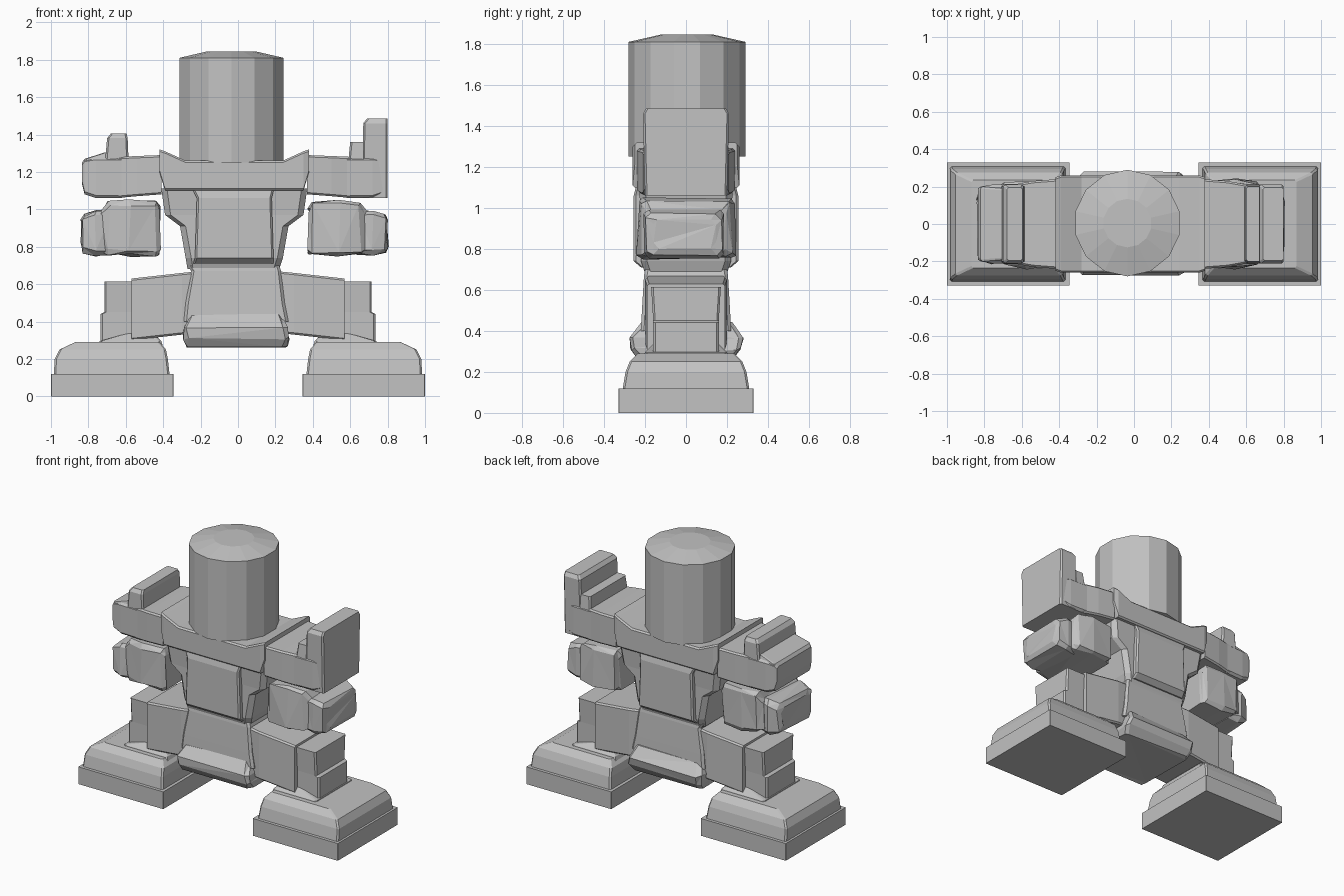
import bpy
import bmesh
import random
from mathutils import Vector

random.seed(4)
default_cube = bpy.data.objects.get("Cube")
if default_cube:
    bpy.data.objects.remove(default_cube, do_unlink=True)

# One plain grey for the whole figure
GREY = (0.54, 0.54, 0.54, 1)
grey = bpy.data.materials.new("plain grey")
grey.use_nodes = True
grey.diffuse_color = GREY
grey.node_tree.nodes["Principled BSDF"].inputs["Base Color"].default_value = GREY


def finish(name, bm):
    """Turn a bmesh into a flat shaded object."""
    bmesh.ops.recalc_face_normals(bm, faces=bm.faces)
    mesh = bpy.data.meshes.new(name)
    bm.to_mesh(mesh)
    bm.free()
    mesh.materials.append(grey)
    part = bpy.data.objects.new(name, mesh)
    bpy.context.collection.objects.link(part)
    return part


def outline(low, high, half, cut):
    """Rectangle with cut corners, symmetric in depth."""
    return [
        (low + cut, -half), (high - cut, -half),
        (high, -half + cut), (high, half - cut),
        (high - cut, half), (low + cut, half),
        (low, half - cut), (low, -half + cut),
    ]


def loft(name, axis, sections, cut=0.01, rough=0, mirror_at=None, y=0):
    """Join sections (position, low, high, half depth) stacked along x or z."""
    bm = bmesh.new()
    rings = []
    for position, low, high, half in sections:
        ring = []
        for across, depth in outline(low, high, half, cut):
            if axis == "z":
                point = Vector((across, depth + y, position))
            else:
                point = Vector((position, depth + y, across))
            if rough:
                point += Vector([random.uniform(-rough, rough) for _ in "xyz"])
            if mirror_at is not None:
                point.x = 2 * mirror_at - point.x
            ring.append(bm.verts.new(point))
        rings.append(ring)
    for lower, upper in zip(rings, rings[1:]):
        for i in range(len(lower)):
            j = i - 1
            bm.faces.new((lower[j], lower[i], upper[i], upper[j]))
    bm.faces.new(rings[0])
    bm.faces.new(rings[-1])
    if rough:
        bmesh.ops.triangulate(bm, faces=bm.faces)
    return finish(name, bm)


def pair(name, axis, sections, centre, **options):
    """Build the left part from its sections and mirror it to the right."""
    loft("left_" + name, axis, sections, **options)
    loft("right_" + name, axis, sections, mirror_at=centre, **options)


def drum(name, radius_low, radius_high, low, high):
    """Faceted cylinder section of the head."""
    bm = bmesh.new()
    bmesh.ops.create_cone(bm, cap_ends=True, segments=14, radius1=radius_low,
                          radius2=radius_high, depth=high - low)
    bmesh.ops.translate(bm, verts=bm.verts, vec=(-0.035, 0.005, (low + high) / 2))
    return finish(name, bm)


# Head with a shallow domed lid
drum("head", 0.285, 0.285, 1.25, 1.81)
drum("head_lid", 0.285, 0.13, 1.81, 1.845)

# Shoulder yoke
loft("shoulder_yoke", "x", [
    (-0.42, 1.2, 1.32, 0.25), (-0.39, 1.1, 1.31, 0.26), (-0.28, 1.1, 1.26, 0.26),
    (0.24, 1.1, 1.26, 0.26), (0.35, 1.1, 1.31, 0.26), (0.38, 1.2, 1.32, 0.25)])

# Torso with raised panels front and back
loft("torso", "z", [
    (0.68, -0.27, 0.22, 0.2), (0.74, -0.28, 0.24, 0.22), (0.91, -0.31, 0.27, 0.22),
    (0.97, -0.39, 0.35, 0.22), (1.11, -0.41, 0.37, 0.23)], cut=0.03)
for name, y in (("chest_panel", -0.2), ("back_panel", 0.2)):
    loft(name, "z", [(0.71, -0.24, 0.19, 0.02), (0.74, -0.23, 0.19, 0.055),
                     (1.06, -0.22, 0.18, 0.055), (1.1, -0.24, 0.19, 0.045)], y=y)

# Waist and hips
loft("waist", "z", [(0.4, -0.29, 0.27, 0.22), (0.5, -0.28, 0.25, 0.215),
                    (0.67, -0.25, 0.23, 0.205), (0.7, -0.27, 0.22, 0.2)], cut=0.015)
loft("hips", "z", [(0.265, -0.28, 0.26, 0.23), (0.31, -0.29, 0.27, 0.265),
                   (0.37, -0.29, 0.26, 0.275), (0.44, -0.26, 0.23, 0.22)],
     cut=0.02, rough=0.008)

# Legs
pair("thigh", "x", [(0.2, 0.34, 0.67, 0.19), (0.3, 0.33, 0.66, 0.2),
                    (0.57, 0.3, 0.63, 0.19)], 0)
pair("knee", "z", [(0.29, 0.55, 0.735, 0.16), (0.44, 0.55, 0.735, 0.16),
                   (0.45, 0.55, 0.715, 0.16), (0.615, 0.55, 0.715, 0.17)], 0)

# Feet: sole, rounded upper and ankle wedge
pair("sole", "z", [(0, 0.345, 1, 0.33), (0.12, 0.345, 1, 0.33)], 0, cut=0.002)
pair("foot", "z", [(0.11, 0.365, 0.985, 0.31), (0.2, 0.375, 0.98, 0.295),
                   (0.25, 0.385, 0.955, 0.275), (0.29, 0.42, 0.87, 0.235)], 0, cut=0.01)
pair("ankle", "z", [(0.23, 0.39, 0.76, 0.22), (0.295, 0.41, 0.74, 0.2),
                    (0.335, 0.45, 0.6, 0.16)], 0)

# Arms, mirrored about the slightly offset body centre
ARM_CENTRE = -0.02
pair("shoulder", "x", [(0.37, 1.08, 1.29, 0.24), (0.5, 1.07, 1.285, 0.23),
                       (0.61, 1.06, 1.28, 0.21)], ARM_CENTRE)
pair("upper_arm", "x", [(0.58, 1.06, 1.28, 0.215), (0.72, 1.06, 1.28, 0.21),
                        (0.78, 1.08, 1.27, 0.2), (0.795, 1.14, 1.25, 0.19)],
     ARM_CENTRE, cut=0.015)
pair("forearm", "x", [(0.38, 0.76, 1.01, 0.2), (0.4, 0.755, 1.045, 0.22),
                      (0.54, 0.755, 1.045, 0.235), (0.65, 0.76, 1.04, 0.22),
                      (0.69, 0.78, 0.99, 0.19)], ARM_CENTRE, cut=0.02, rough=0.01)
pair("hand", "x", [(0.64, 0.76, 0.99, 0.18), (0.72, 0.755, 0.99, 0.2),
                   (0.785, 0.77, 0.97, 0.18), (0.8, 0.8, 0.94, 0.15)],
     ARM_CENTRE, cut=0.025, rough=0.008, y=-0.01)

# Upright shoulder plates, taller on the left
loft("left_shoulder_plate", "z", [(1.06, 0.66, 0.8, 0.2), (1.46, 0.67, 0.8, 0.21),
                                  (1.485, 0.69, 0.8, 0.195)])
loft("left_plate_step", "z", [(1.26, 0.59, 0.68, 0.21), (1.36, 0.6, 0.68, 0.2)])
loft("right_shoulder_plate", "z", [(1.26, -0.71, -0.585, 0.21), (1.38, -0.7, -0.59, 0.21),
                                   (1.405, -0.68, -0.595, 0.195)])
loft("right_plate_step", "z", [(1.24, -0.825, -0.69, 0.2), (1.27, -0.82, -0.69, 0.2),
                               (1.305, -0.71, -0.69, 0.19)])
